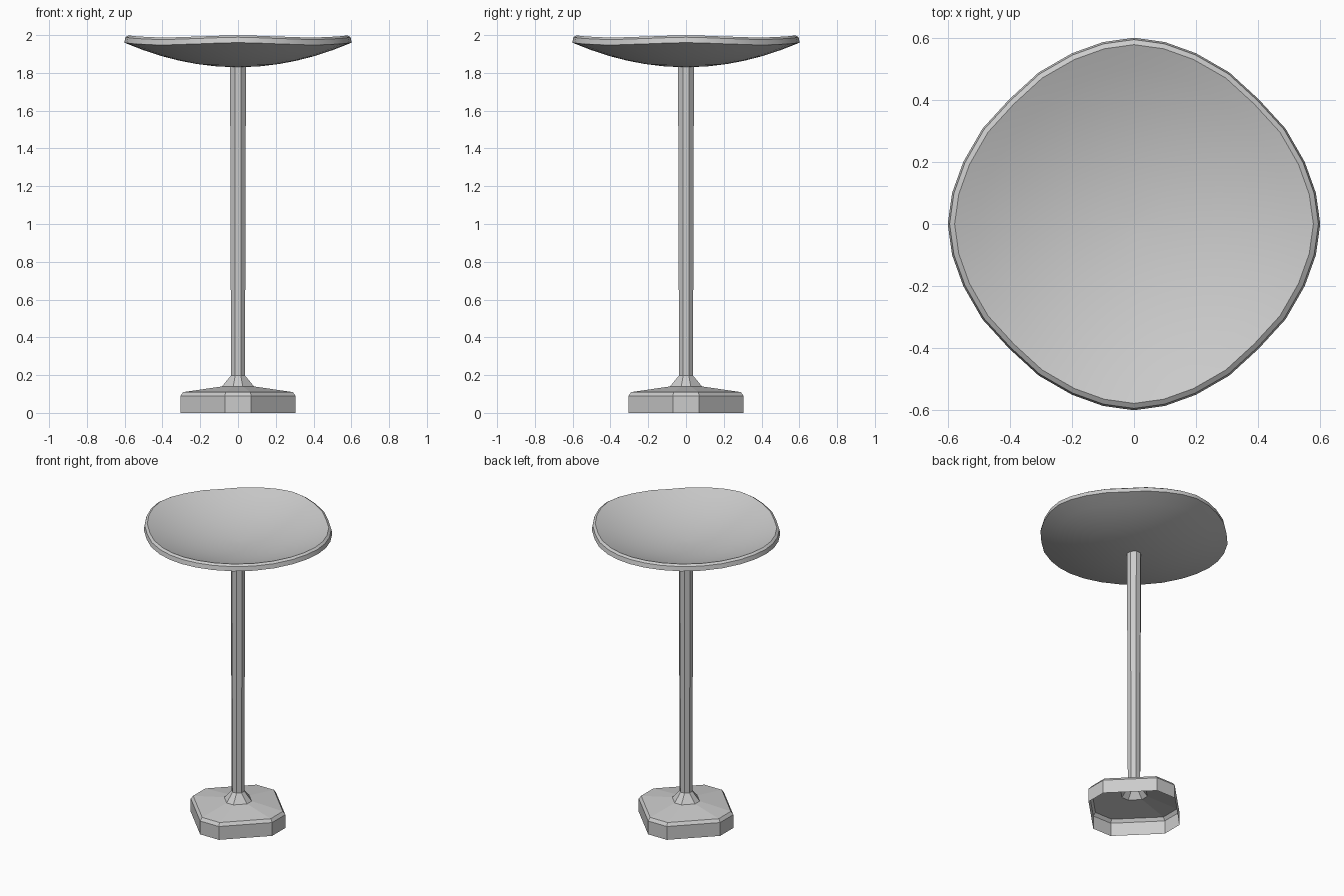
import bpy, bmesh, math

if "Cube" in bpy.data.objects:
    bpy.data.objects.remove(bpy.data.objects["Cube"])


def loft(name, rings, cap_start=False, cap_end=False, smooth=False):
    """Skin a list of equally sized point rings into one mesh object."""
    bm = bmesh.new()
    loops = [[bm.verts.new(p) for p in ring] for ring in rings]
    n = len(loops[0])
    for a, b in zip(loops, loops[1:]):
        for i in range(n):
            j = (i + 1) % n
            bm.faces.new((a[i], a[j], b[j], b[i]))
    if cap_start:
        bm.faces.new(loops[0][::-1])
    if cap_end:
        bm.faces.new(loops[-1])
    mesh = bpy.data.meshes.new(name)
    bm.to_mesh(mesh)
    bm.free()
    obj = bpy.data.objects.new(name, mesh)
    bpy.context.collection.objects.link(obj)
    if smooth:
        bpy.context.view_layer.objects.active = obj
        obj.select_set(True)
        bpy.ops.object.shade_smooth_by_angle(angle=math.radians(25))
        obj.select_set(False)
    return obj


def octagon(c, h, z):
    """Eight-sided ring: reach c along the axes, half flat width h."""
    return [(c, -h, z), (c, h, z), (h, c, z), (-h, c, z),
            (-c, h, z), (-c, -h, z), (-h, -c, z), (h, -c, z)]


# Hollow foot, open underneath, rising into a small collar
loft("base", [octagon(0.305, 0.07, 0.0), octagon(0.305, 0.07, 0.09),
              octagon(0.29, 0.065, 0.11), octagon(0.085, 0.025, 0.14),
              octagon(0.037, 0.015, 0.198)])

# Slightly flared octagonal column
loft("stem", [octagon(0.037, 0.015, 0.198), octagon(0.042, 0.017, 1.838)])

# Dish outline: one quadrant, repeated by quarter turns
quadrant = [(0.602, 0.0), (0.588, 0.1), (0.552, 0.2), (0.49, 0.308),
            (0.403, 0.403), (0.308, 0.49), (0.2, 0.552), (0.1, 0.588)]
outline = []
for k in range(4):
    for x, y in quadrant:
        for _ in range(k):
            x, y = -y, x
        outline.append((x, y))


def dish_ring(scale, base_z):
    """Outline scaled towards the centre and lifted onto the bowl curve."""
    return [(x * scale, y * scale,
             base_z + 0.36 * scale * scale * (x * x + y * y))
            for x, y in outline]


# Shallow dish: underside, bevelled rim, then hollow upper side
steps = [0.04, 0.2, 0.36, 0.52, 0.68, 0.84]
rings = [dish_ring(s, 1.83) for s in steps]
rings += [dish_ring(1.0, 1.83), dish_ring(0.99, 1.861), dish_ring(0.963, 1.878)]
rings += [dish_ring(s, 1.878) for s in reversed(steps)]
loft("dish", rings, cap_start=True, cap_end=True, smooth=True)
